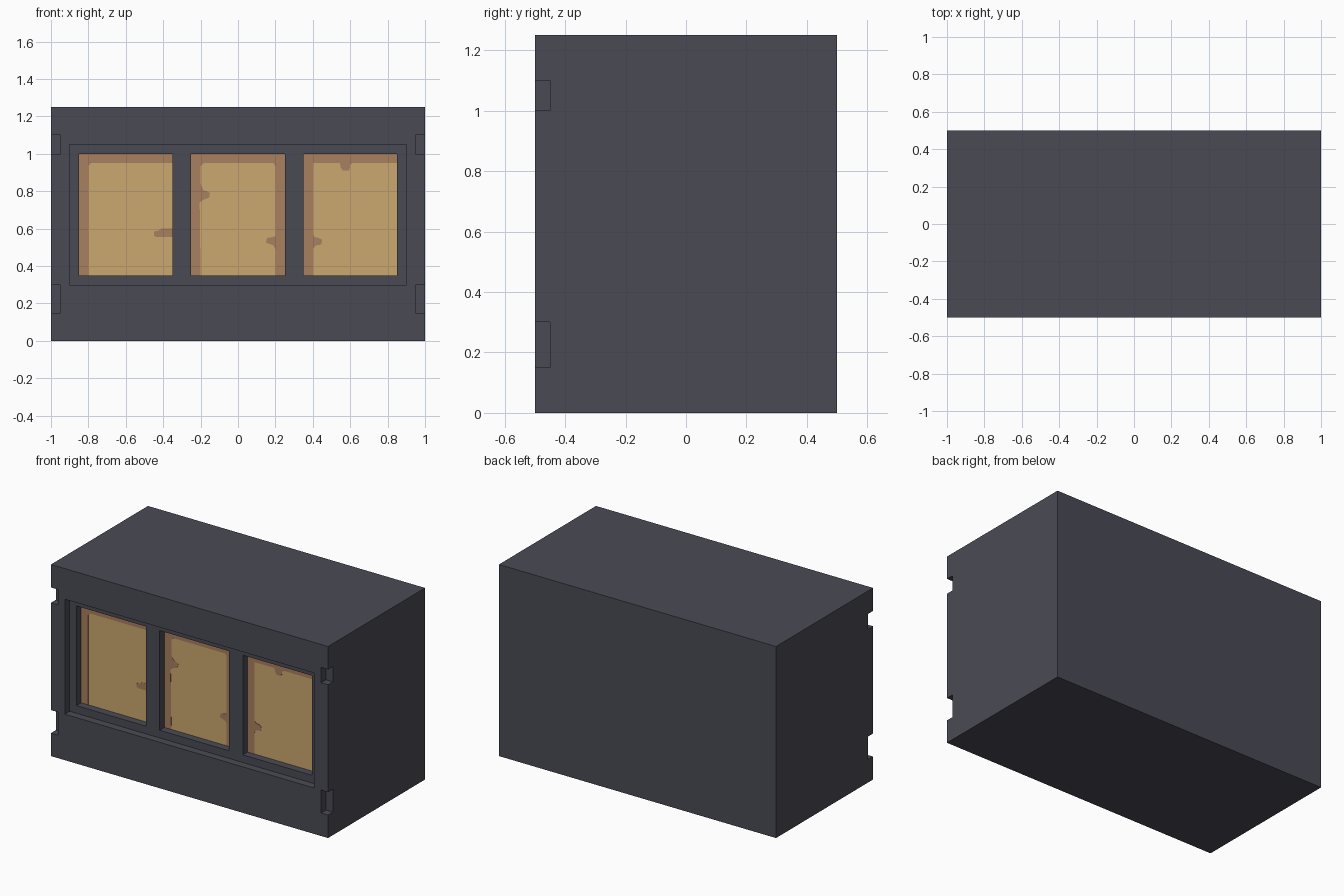
import bpy, bmesh

if "Cube" in bpy.data.objects:
    bpy.data.objects.remove(bpy.data.objects["Cube"])


def material(name, rgb):
    def lin(c):
        c /= 255
        return c / 12.92 if c <= 0.04045 else ((c + 0.055) / 1.055) ** 2.4
    m = bpy.data.materials.new(name)
    m.diffuse_color = (*[lin(c) for c in rgb], 1)
    m.use_nodes = True
    m.node_tree.nodes["Principled BSDF"].inputs["Base Color"].default_value = m.diffuse_color
    return m


CASING = material("dark slate", (74, 74, 85))
PAPER = material("tan pane", (203, 168, 110))
STAIN = material("brown stain", (168, 128, 94))


def finish(name, bm, mat):
    bmesh.ops.recalc_face_normals(bm, faces=bm.faces[:])
    me = bpy.data.meshes.new(name)
    bm.to_mesh(me)
    bm.free()
    me.materials.append(mat)
    ob = bpy.data.objects.new(name, me)
    bpy.context.collection.objects.link(ob)
    return ob


def boxes(name, spans, mat):
    """One object made of boxes given as (x0, x1, y0, y1, z0, z1)."""
    bm = bmesh.new()
    for x0, x1, y0, y1, z0, z1 in spans:
        for v in bmesh.ops.create_cube(bm, size=1)["verts"]:
            v.co = (x1 if v.co.x > 0 else x0, y1 if v.co.y > 0 else y0,
                    z1 if v.co.z > 0 else z0)
    return finish(name, bm, mat)


def plate(name, outline, y_back, y_front, mat):
    """Thin plate from an (x, z) outline."""
    bm = bmesh.new()
    face = bm.faces.new([bm.verts.new((x, y_back, z)) for x, z in outline])
    ext = bmesh.ops.extrude_face_region(bm, geom=[face])
    for g in ext["geom"]:
        if isinstance(g, bmesh.types.BMVert):
            g.co.y = y_front
    return finish(name, bm, mat)


def carve(target, cutter):
    cutter.hide_render = True
    mod = target.modifiers.new("carve", 'BOOLEAN')
    mod.operation = 'DIFFERENCE'
    mod.solver = 'EXACT'
    mod.object = cutter
    bpy.context.view_layer.objects.active = target
    bpy.ops.object.modifier_apply(modifier=mod.name)
    bpy.data.objects.remove(cutter)


CENTRES = (-0.6, 0.0, 0.6)
W, Z0, Z1 = 0.25, 0.35, 1.0      # window half width, bottom, top
BACK = -0.40                     # depth of the window backs

# casing with front recess, three windows and corner notches
casing = boxes("casing", [(-1, 1, -0.5, 0.5, 0, 1.25)], CASING)
carve(casing, boxes("recess_cutter", [(-0.9, 0.9, -0.6, -0.45, 0.3, 1.05)], CASING))
cuts = [(c - W, c + W, -0.6, BACK, Z0, Z1) for c in CENTRES]
for x0, x1 in ((-1.1, -0.95), (0.95, 1.1)):
    cuts += [(x0, x1, -0.6, -0.45, a, b) for a, b in ((0.15, 0.3), (1.0, 1.1))]
carve(casing, boxes("opening_cutter", cuts, CASING))

# tan panes at the back of each window
PANE_Y = BACK - 0.001
for c, side in zip(CENTRES, ("left", "middle", "right")):
    plate(side + "_pane", [(c - W, Z0), (c + W, Z0), (c + W, Z1), (c - W, Z1)],
          BACK, PANE_Y, PAPER)


def stain(name, outline):
    plate(name, outline, PANE_Y, PANE_Y - 0.001, STAIN)


# brown stained borders with small drips
stain("left_border_stain", [
    (-0.85, Z0), (-0.80, Z0), (-0.80, 0.935), (-0.785, 0.95),
    (-0.35, 0.95), (-0.35, Z1), (-0.85, Z1)])
stain("left_drip_stain", [
    (-0.35, 0.555), (-0.35, 0.60), (-0.41, 0.60), (-0.425, 0.59),
    (-0.45, 0.585), (-0.45, 0.565), (-0.44, 0.555)])
stain("middle_border_stain", [
    (-0.25, Z0), (-0.20, Z0), (-0.205, 0.74), (-0.185, 0.755), (-0.155, 0.765),
    (-0.15, 0.79), (-0.165, 0.80), (-0.185, 0.805), (-0.20, 0.84),
    (-0.20, 0.935), (-0.185, 0.95), (0.19, 0.95), (0.20, 0.935),
    (0.20, 0.56), (0.185, 0.555), (0.155, 0.55), (0.15, 0.525),
    (0.165, 0.52), (0.19, 0.51), (0.20, 0.49), (0.20, Z0),
    (0.25, Z0), (0.25, Z1), (-0.25, Z1)])
stain("right_border_stain", [
    (0.35, Z0), (0.40, Z0), (0.40, 0.49), (0.415, 0.51), (0.445, 0.515),
    (0.45, 0.54), (0.435, 0.55), (0.41, 0.555), (0.40, 0.57), (0.40, 0.95),
    (0.545, 0.95), (0.55, 0.925), (0.56, 0.91), (0.595, 0.91), (0.60, 0.94),
    (0.61, 0.95), (0.85, 0.95), (0.85, Z1), (0.35, Z1)])
